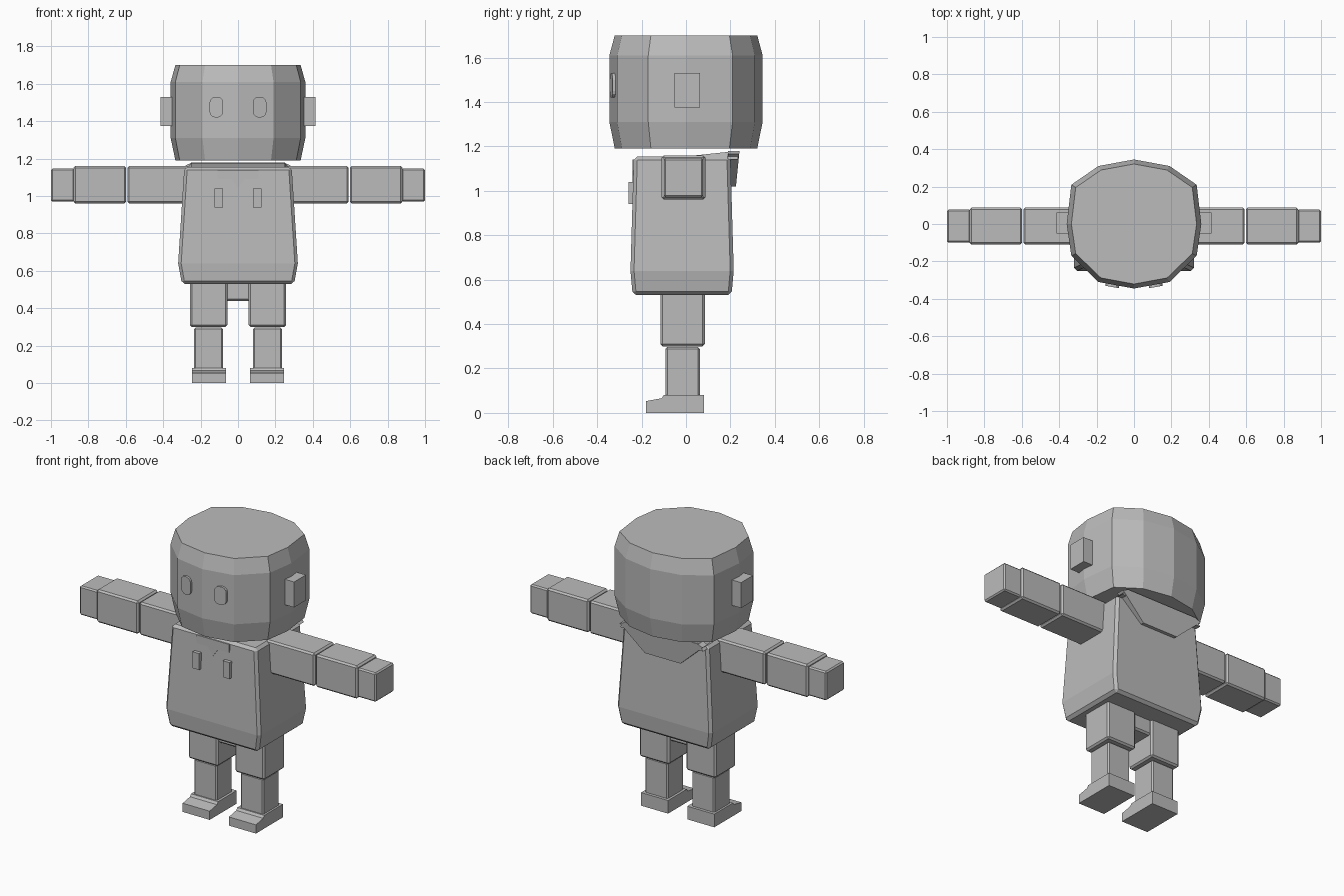
import bpy
import bmesh
from math import radians
from mathutils import Vector

if "Cube" in bpy.data.objects:
    bpy.data.objects.remove(bpy.data.objects["Cube"], do_unlink=True)

grey = bpy.data.materials.new("plain grey")
grey.use_nodes = True
grey.diffuse_color = (0.5, 0.5, 0.5, 1)
grey.node_tree.nodes["Principled BSDF"].inputs["Base Color"].default_value = grey.diffuse_color


def finish(name, bm, bevel=0.0):
    bmesh.ops.recalc_face_normals(bm, faces=bm.faces)
    mesh = bpy.data.meshes.new(name)
    bm.to_mesh(mesh)
    bm.free()
    mesh.materials.append(grey)
    obj = bpy.data.objects.new(name, mesh)
    bpy.context.collection.objects.link(obj)
    if bevel:
        mod = obj.modifiers.new("soft edges", "BEVEL")
        mod.width = bevel
        mod.segments = 1
        mod.limit_method = "ANGLE"
    return obj


def loft(name, rings, bevel=0.0):
    """Join equal-length closed rings of points and cap both ends."""
    bm = bmesh.new()
    loops = [[bm.verts.new(p) for p in ring] for ring in rings]
    for a, b in zip(loops, loops[1:]):
        for i in range(len(a)):
            j = (i + 1) % len(a)
            bm.faces.new((a[i], a[j], b[j], b[i]))
    bm.faces.new(loops[0])
    bm.faces.new(loops[-1])
    return finish(name, bm, bevel)


def box(name, x, y, z, bevel=0.0):
    rings = [[(x[0], y[0], h), (x[1], y[0], h), (x[1], y[1], h), (x[0], y[1], h)] for h in z]
    return loft(name, rings, bevel)


def mirrored(points):
    """Complete a half outline that starts and ends on the centre line."""
    return points + [(-x, y) for x, y in reversed(points[1:-1])]


# Head: twelve-sided drum with narrowed ends
outline = mirrored([(0, -0.345), (0.19, -0.31), (0.335, -0.17), (0.36, 0.0),
                    (0.335, 0.21), (0.19, 0.31), (0, 0.345)])
loft("head", [[(x * s, y * s, z) for x, y in outline]
              for z, s in ((1.19, 0.93), (1.31, 1), (1.61, 1), (1.70, 0.93))])

# Torso: tapered block flaring towards a tucked hem
levels = ((0.53, 0.30, -0.24, 0.205), (0.64, 0.32, -0.25, 0.215), (1.155, 0.287, -0.235, 0.20))
loft("torso", [[(-w, f, z), (w, f, z), (w, b, z), (-w, b, z)] for z, w, f, b in levels], 0.016)

# Collar: sloping slab over the shoulders and a flap down the back
loft("collar_top", [[(-w, y, 1.14), (w, y, 1.14), (w - 0.03, y, z), (0.03 - w, y, z)]
                    for y, w, z in ((0.0, 0.28, 1.155), (0.235, 0.28, 1.18))])
flap = [(-0.28, 1.165), (-0.24, 1.18), (0.24, 1.18), (0.28, 1.165), (0.12, 1.02), (-0.12, 1.02)]
loft("collar_flap", [[(x, 0.19, z) for x, z in flap],
                     [(x, 0.225 + (z - 1.02) * 0.1, z) for x, z in flap]])

# Notched neckline plate
neckline = [(-0.11, 1.14), (0.11, 1.14), (0.11, 1.09), (0.035, 1.09),
            (0, 1.04), (-0.035, 1.09), (-0.11, 1.09)]
loft("neckline", [[(x, y, z) for x, z in neckline] for y in (-0.234, -0.242)])

box("pelvis", (-0.09, 0.09), (-0.10, 0.07), (0.44, 0.54), 0.01)

# Paired parts
foot_profile = [(0.08, 0), (-0.18, 0), (-0.18, 0.053), (-0.11, 0.066), (-0.10, 0.08), (0.08, 0.08)]
for side, s in (("left", 1), ("right", -1)):
    def pair(part, x, y, z, bevel=0.0):
        return box(side + "_" + part, sorted((s * x[0], s * x[1])), y, z, bevel)

    pair("upper_arm", (0.26, 0.592), (-0.11, 0.087), (0.96, 1.16), 0.01)
    pair("forearm", (0.598, 0.88), (-0.11, 0.087), (0.96, 1.16), 0.01)
    pair("hand", (0.875, 1.0), (-0.10, 0.077), (0.97, 1.147), 0.008)
    pair("thigh", (0.057, 0.257), (-0.115, 0.085), (0.30, 0.54), 0.01)
    pair("shin", (0.08, 0.235), (-0.092, 0.062), (0.07, 0.296), 0.008)
    pair("ear", (0.33, 0.415), (-0.052, 0.062), (1.375, 1.53))
    pair("chest_tab", (0.08, 0.125), (-0.26, -0.22), (0.94, 1.04))
    loft(side + "_foot", [[(s * x, y, z) for y, z in foot_profile] for x in (0.065, 0.247)])

    # Eye: rounded plate lying along the facet of the face
    eye = pair("eye", (0.08, 0.152), (-0.337, -0.31), (1.42, 1.53))
    bm = bmesh.new()
    bm.from_mesh(eye.data)
    depth_edges = [e for e in bm.edges
                   if abs(e.verts[0].co.y - e.verts[1].co.y) > 0.01]
    bmesh.ops.bevel(bm, geom=depth_edges, offset=0.03, segments=3, profile=0.5, affect="EDGES")
    centre = Vector((s * 0.116, -0.325, 1.475))
    for v in bm.verts:
        v.co.y += (v.co.x - centre.x) * s * 0.18
    bm.to_mesh(eye.data)
    bm.free()
